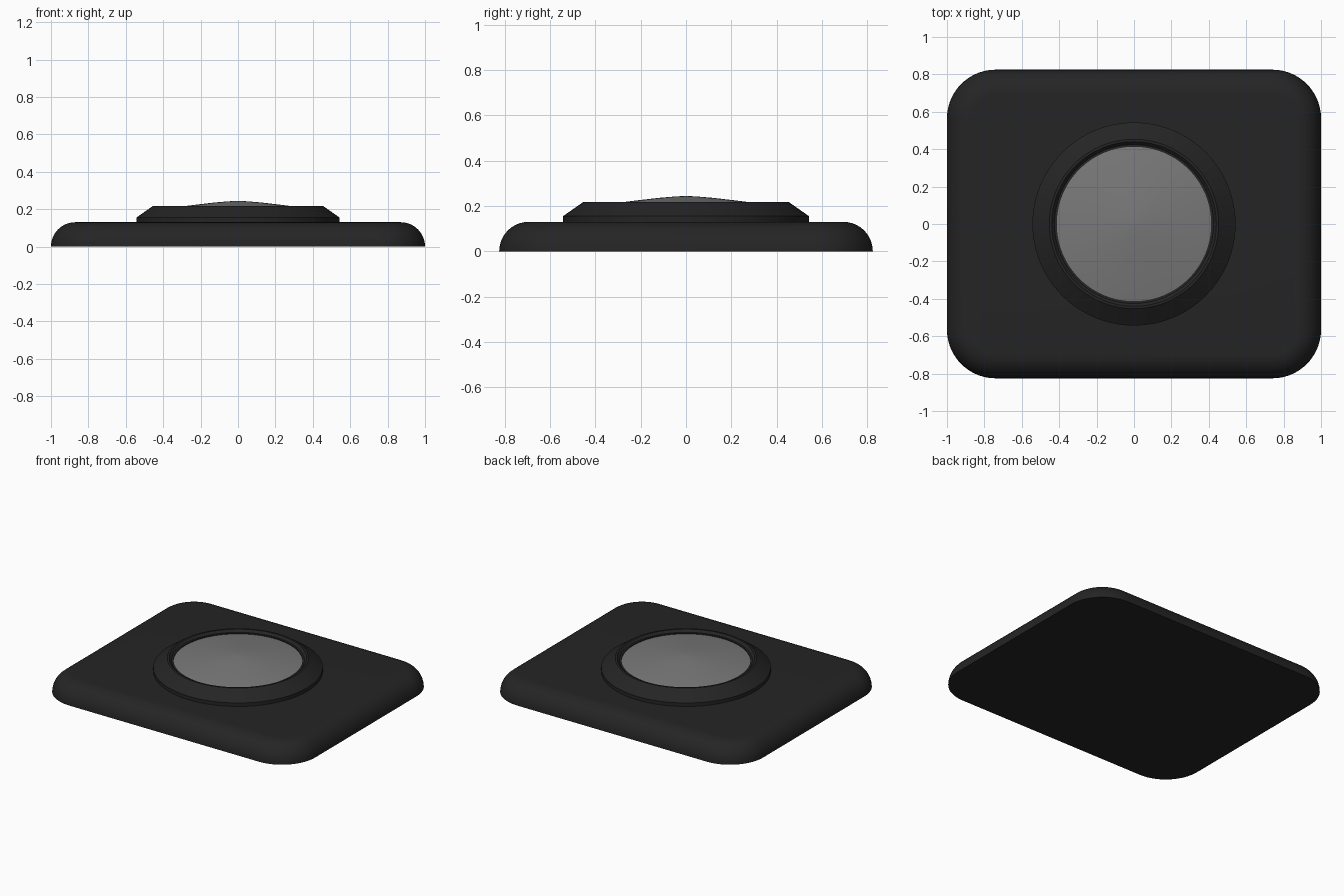
import bpy, bmesh, math

if "Cube" in bpy.data.objects:
    bpy.data.objects.remove(bpy.data.objects["Cube"])


def material(name, rgb):
    m = bpy.data.materials.new(name)
    m.diffuse_color = (*rgb, 1)
    m.use_nodes = True
    m.node_tree.nodes["Principled BSDF"].inputs["Base Color"].default_value = m.diffuse_color
    return m


black = material("matte black", (0.018, 0.018, 0.018))
glass = material("grey lens", (0.19, 0.19, 0.195))


def loft(name, loops, mat, cap_start=True, cap_end=True, angle=30):
    """Skin a stack of closed loops that all have the same point count."""
    bm = bmesh.new()
    rings = [[bm.verts.new(p) for p in loop] for loop in loops]
    n = len(rings[0])
    for a, b in zip(rings, rings[1:]):
        for i in range(n):
            j = (i + 1) % n
            bm.faces.new((a[i], a[j], b[j], b[i]))
    if cap_start:
        bm.faces.new(rings[0][::-1])
    if cap_end:
        bm.faces.new(rings[-1])
    me = bpy.data.meshes.new(name)
    bm.to_mesh(me)
    bm.free()
    me.materials.append(mat)
    ob = bpy.data.objects.new(name, me)
    bpy.context.collection.objects.link(ob)
    bpy.ops.object.select_all(action='DESELECT')
    ob.select_set(True)
    bpy.context.view_layer.objects.active = ob
    bpy.ops.object.shade_smooth_by_angle(angle=math.radians(angle))
    return ob


def rounded_rect(hx, hy, r, z, seg=14):
    pts = []
    for k, (sx, sy) in enumerate([(1, 1), (-1, 1), (-1, -1), (1, -1)]):
        for i in range(seg + 1):
            a = math.pi / 2 * (k + i / seg)
            pts.append((sx * (hx - r) + r * math.cos(a),
                        sy * (hy - r) + r * math.sin(a), z))
    return pts


def circle(r, z, seg=96):
    return [(r * math.cos(2 * math.pi * i / seg),
             r * math.sin(2 * math.pi * i / seg), z) for i in range(seg)]


# Base plate: rounded rectangle with a quarter-round upper edge
EDGE, STEPS = 0.13, 10
base = []
for i in range(STEPS + 1):
    a = math.pi / 2 * i / STEPS
    d = EDGE * (1 - math.cos(a))
    base.append(rounded_rect(1 - d, 0.825 - d, 0.26 - d, EDGE * math.sin(a)))
loft("base_plate", base, black)

# Bezel: short wall, chamfer, thin rim and a funnel down to the lens
bezel = [(0.543, 0.125), (0.543, 0.155), (0.453, 0.218), (0.44, 0.218),
         (0.425, 0.203), (0.413, 0.203), (0.413, 0.13)]
loft("lens_bezel", [circle(r, z) for r, z in bezel], black,
     cap_start=False, cap_end=False)

# Lens: shallow dome
lens = [(0.414, 0.197), (0.36, 0.206), (0.30, 0.214), (0.24, 0.222),
        (0.18, 0.229), (0.12, 0.236), (0.06, 0.241), (0.015, 0.244)]
loft("lens", [circle(r, z) for r, z in lens], glass, cap_start=False)
